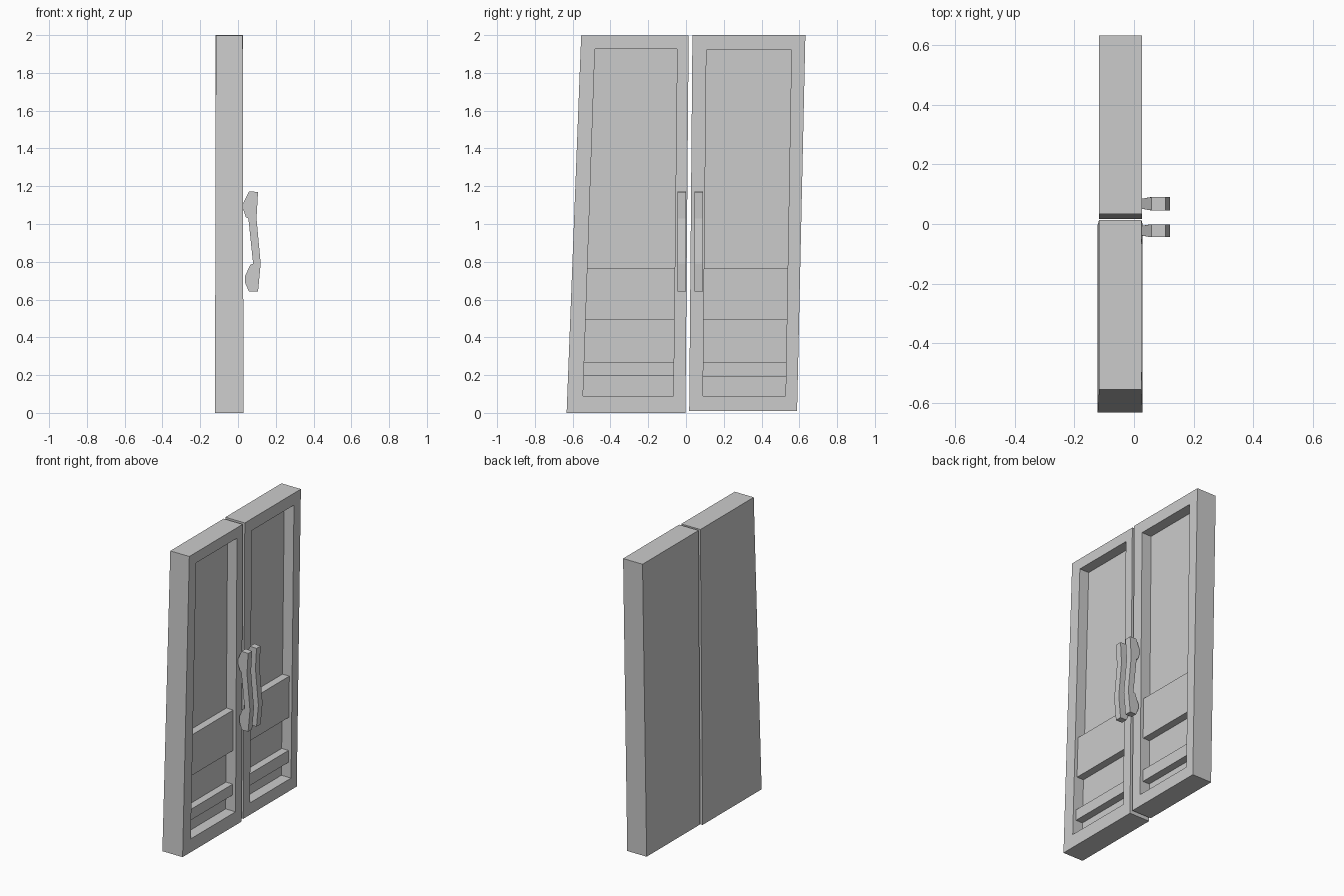
import bpy, bmesh

if "Cube" in bpy.data.objects:
    bpy.data.objects.remove(bpy.data.objects["Cube"])

RECESS_X, BAR_X = -0.045, 0.006   # recessed panel face, crossbar face


def make(name, verts, faces):
    bm = bmesh.new()
    vs = [bm.verts.new(v) for v in verts]
    for f in faces:
        bm.faces.new([vs[i] for i in f])
    bmesh.ops.recalc_face_normals(bm, faces=bm.faces)
    mesh = bpy.data.meshes.new(name)
    bm.to_mesh(mesh)
    bm.free()
    ob = bpy.data.objects.new(name, mesh)
    bpy.context.collection.objects.link(ob)
    return ob


def bridge(a, b, n):
    return [(a + i, a + (i + 1) % n, b + (i + 1) % n, b + i) for i in range(n)]


def door(name, outer, inner, xb, xt, bars):
    # outer / inner: (y, z) corners bottom-left, bottom-right, top-right, top-left
    # xb / xt: (back, front) x at the bottom and the top
    x_at = lambda z, k: xb[k] + (xt[k] - xb[k]) * z / 2
    verts = [(x_at(z, 0), y, z) for y, z in outer]
    verts += [(x_at(z, 1), y, z) for y, z in outer]
    verts += [(x_at(z, 1), y, z) for y, z in inner]
    verts += [(RECESS_X, y, z) for y, z in inner]
    faces = [(0, 1, 2, 3), (12, 13, 14, 15)]
    for k in range(3):
        faces += bridge(4 * k, 4 * k + 4, 4)
    make(name + "_frame", verts, faces)

    # Crossbars fitted between the slanted recess sides
    def edge(a, b, z):
        (ya, za), (yb, zb) = inner[a], inner[b]
        return ya + (yb - ya) * (z - za) / (zb - za)
    for i, (z0, z1) in enumerate(bars):
        quad = [(edge(0, 3, z0), z0), (edge(1, 2, z0), z0),
                (edge(1, 2, z1), z1), (edge(0, 3, z1), z1)]
        v = [(x, y, z) for x in (RECESS_X, BAR_X) for y, z in quad]
        make(f"{name}_crossbar_{i + 1}", v, [(0, 1, 2, 3), (4, 5, 6, 7)] + bridge(0, 4, 4))


# Doors
door("left_door",
     [(-0.632, 0), (-0.003, 0), (0.014, 1.998), (-0.555, 1.998)],
     [(-0.545, 0.09), (-0.067, 0.09), (-0.047, 1.927), (-0.482, 1.927)],
     (-0.122, 0.029), (-0.117, 0.025), [(0.197, 0.27), (0.495, 0.768)])
door("right_door",
     [(0.017, 0.01), (0.588, 0.01), (0.632, 2.0), (0.034, 2.0)],
     [(0.09, 0.09), (0.527, 0.09), (0.558, 1.92), (0.108, 1.92)],
     (-0.118, 0.027), (-0.118, 0.027), [(0.19, 0.27), (0.492, 0.768)])

# Handles: side profile (x, z), with feet narrowed towards the door
PROFILE = [(0.058, 1.172), (0.106, 1.17), (0.098, 1.03), (0.12, 0.79), (0.106, 0.642),
           (0.058, 0.642), (0.037, 0.69), (0.037, 0.725), (0.066, 0.785), (0.08, 0.79),
           (0.055, 1.03), (0.041, 1.037), (0.027, 1.08), (0.027, 1.11)]
n = len(PROFILE)
for name, y0, y1 in (("left_handle", -0.044, -0.001), ("right_handle", 0.046, 0.09)):
    inset = [0.005 if x < 0.045 else 0 for x, z in PROFILE]
    v = [(x, y0 + d, z) for (x, z), d in zip(PROFILE, inset)]
    v += [(x, y1 - d, z) for (x, z), d in zip(PROFILE, inset)]
    make(name, v, [tuple(range(n)), tuple(range(n, 2 * n))] + bridge(0, n, n))
